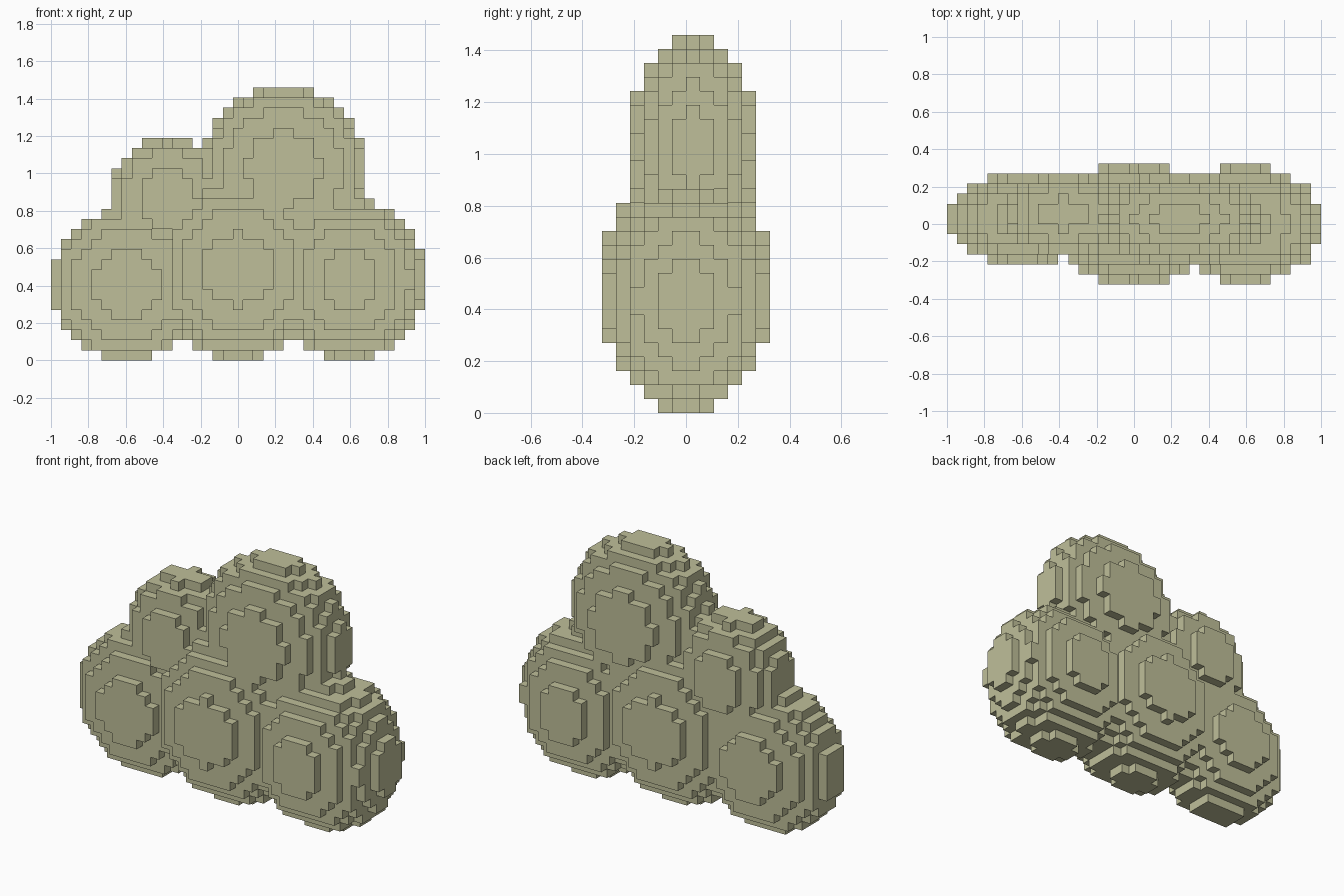
import bpy
import bmesh
from mathutils import Vector

if "Cube" in bpy.data.objects:
    bpy.data.objects.remove(bpy.data.objects["Cube"])

V = 2 / 37                       # edge length of one block
ORIGIN = Vector((18.5, 6, 0))    # block-grid point placed at the world origin

# Cloud lobes: centre and radii, in blocks
LOBES = [
    ((7.5, 6.5, 7.5), (7.5, 4.5, 7.5)),    # lower left
    ((18.5, 6, 9), (8.5, 6, 9)),           # lower middle
    ((29.5, 6, 8), (7.5, 6, 8)),           # lower right
    ((23, 6.5, 19), (8, 4.5, 8)),          # upper right
    ((11.5, 7, 16), (5.95, 4, 6)),         # upper left
]


def inside(cell):
    """True when the centre of a block lies in any lobe."""
    return any(
        sum(((cell[a] + 0.5 - c[a]) / r[a]) ** 2 for a in range(3)) < 1
        for c, r in LOBES)


# Fill the grid with blocks
blocks = {(i, j, k) for i in range(37) for j in range(13) for k in range(28)
          if inside((i, j, k))}

# Outer skin: one quad for each exposed block side
bm = bmesh.new()
corners = {}


def corner(p):
    if p not in corners:
        corners[p] = bm.verts.new((Vector(p) - ORIGIN) * V)
    return corners[p]


for cell in sorted(blocks):
    for axis in range(3):
        u, v = (axis + 1) % 3, (axis + 2) % 3
        for side in (0, 1):
            neighbour = list(cell)
            neighbour[axis] += 2 * side - 1
            if tuple(neighbour) in blocks:
                continue
            quad = []
            for du, dv in ((0, 0), (1, 0), (1, 1), (0, 1)):
                p = list(cell)
                p[axis] += side
                p[u] += du
                p[v] += dv
                quad.append(corner(tuple(p)))
            bm.faces.new(quad if side else quad[::-1])

mesh = bpy.data.meshes.new("cloud")
bm.to_mesh(mesh)
bm.free()

# Single pale olive colour
mat = bpy.data.materials.new("pale olive")
mat.diffuse_color = (0.52, 0.52, 0.32, 1)
mat.use_nodes = True
mat.node_tree.nodes["Principled BSDF"].inputs["Base Color"].default_value = mat.diffuse_color
mesh.materials.append(mat)
cloud = bpy.data.objects.new("cloud", mesh)
bpy.context.collection.objects.link(cloud)
